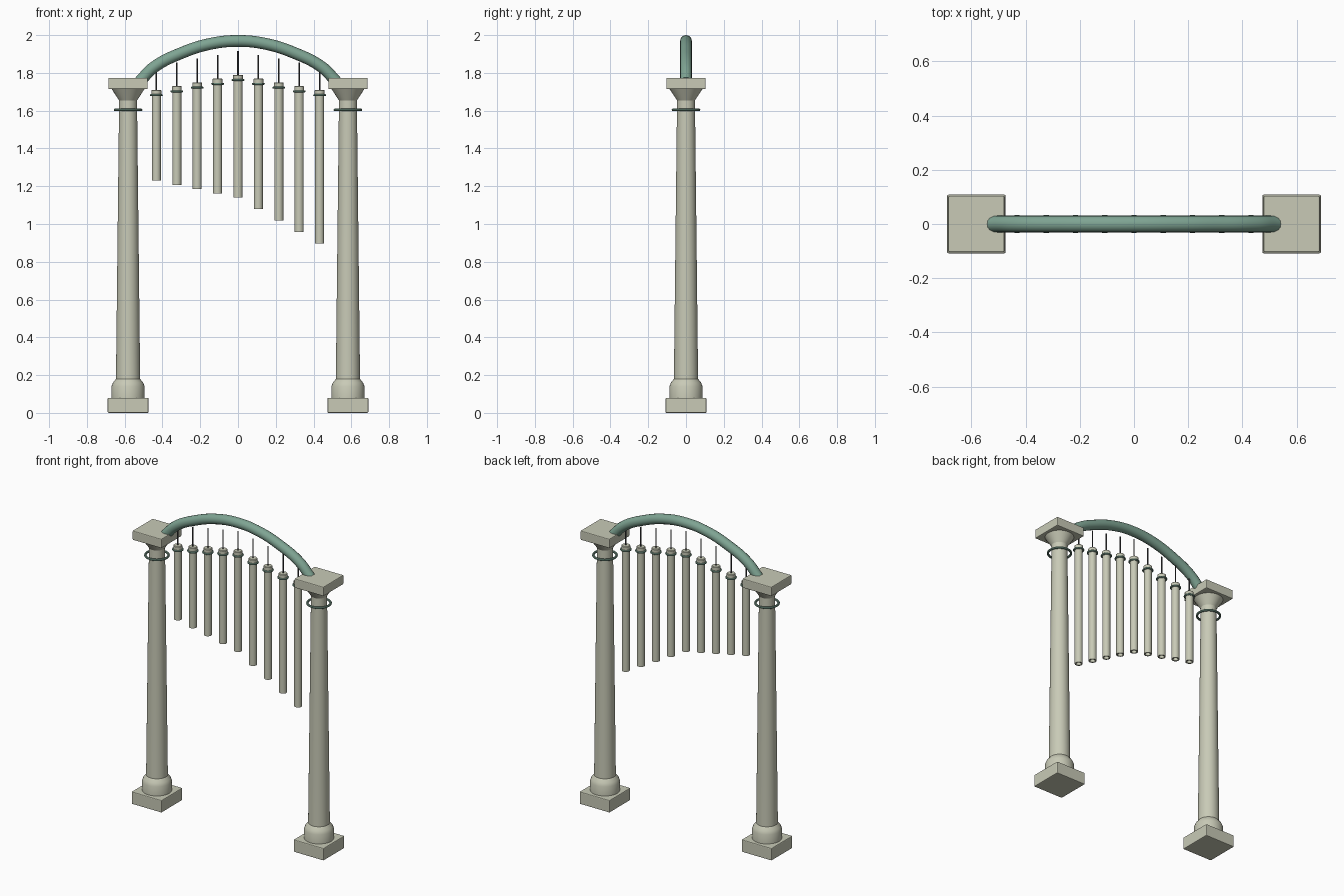
import bpy, bmesh, math

if "Cube" in bpy.data.objects:
    bpy.data.objects.remove(bpy.data.objects["Cube"], do_unlink=True)


def material(name, rgb):
    m = bpy.data.materials.new(name)
    m.use_nodes = True
    m.diffuse_color = (*rgb, 1)
    m.node_tree.nodes["Principled BSDF"].inputs["Base Color"].default_value = (*rgb, 1)
    return m


STONE = material("pale stone", (0.58, 0.59, 0.47))
PATINA = material("green patina", (0.21, 0.37, 0.29))
CORD = material("dark cord", (0.06, 0.06, 0.065))


def smooth(ob):
    bpy.ops.object.select_all(action="DESELECT")
    ob.select_set(True)
    bpy.context.view_layer.objects.active = ob
    bpy.ops.object.shade_smooth_by_angle(angle=math.radians(30))


def lathe(name, profile, x, mat, closed=False, segments=32):
    """Spin (radius, z) points around a vertical axis at x."""
    bm = bmesh.new()
    rings = []
    for r, z in profile:
        rings.append([bm.verts.new((r * math.cos(2 * math.pi * i / segments),
                                    r * math.sin(2 * math.pi * i / segments), z))
                      for i in range(segments)])
    pairs = list(zip(rings, rings[1:]))
    if closed:
        pairs.append((rings[-1], rings[0]))
    else:
        bm.faces.new(rings[0])
        bm.faces.new(rings[-1])
    for a, b in pairs:
        for i in range(segments):
            j = (i + 1) % segments
            bm.faces.new((a[i], a[j], b[j], b[i]))
    bmesh.ops.recalc_face_normals(bm, faces=bm.faces)
    mesh = bpy.data.meshes.new(name)
    bm.to_mesh(mesh)
    bm.free()
    mesh.materials.append(mat)
    ob = bpy.data.objects.new(name, mesh)
    ob.location.x = x
    bpy.context.collection.objects.link(ob)
    smooth(ob)
    return ob


def slab(name, x, z0, z1, half):
    bpy.ops.mesh.primitive_cube_add(size=1, location=(x, 0, (z0 + z1) / 2))
    ob = bpy.context.object
    ob.name = name
    ob.scale = (2 * half, 2 * half, z1 - z0)
    bpy.ops.object.transform_apply(location=False, rotation=False, scale=True)
    bevel = ob.modifiers.new("soft edge", "BEVEL")
    bevel.width = 0.005
    bevel.segments = 2
    ob.data.materials.append(STONE)


def ring(name, x, z, major, minor):
    bpy.ops.mesh.primitive_torus_add(location=(x, 0, z), major_radius=major,
                                     minor_radius=minor, major_segments=32,
                                     minor_segments=10)
    ob = bpy.context.object
    ob.name = name
    ob.data.materials.append(PATINA)
    smooth(ob)


# Columns
for side, x in (("left", 0.582), ("right", -0.582)):
    slab(side + "_plinth", x, 0, 0.08, 0.108)
    lathe(side + "_column", [(0.088, 0.078), (0.088, 0.14), (0.08, 0.16), (0.064, 0.18),
                             (0.048, 1.6), (0.048, 1.655), (0.088, 1.716)], x, STONE)
    slab(side + "_capital", x, 1.714, 1.774, 0.104)
    ring(side + "_collar", x, 1.604, 0.069, 0.007)

# Arched tube between the capitals
half = [(0.52, 1.755), (0.445, 1.83), (0.3, 1.905), (0.15, 1.953)]
path = [(-x, z) for x, z in half] + [(0, 1.969)] + half[::-1]
curve = bpy.data.curves.new("arch", "CURVE")
curve.dimensions = "3D"
curve.bevel_depth = 0.031
curve.bevel_resolution = 6
curve.resolution_u = 8
curve.use_fill_caps = True
spline = curve.splines.new("BEZIER")
spline.bezier_points.add(len(path) - 1)
for point, (x, z) in zip(spline.bezier_points, path):
    point.co = (x, 0, z)
    point.handle_left_type = point.handle_right_type = "AUTO"
curve.materials.append(PATINA)
arch = bpy.data.objects.new("arch", curve)
bpy.context.collection.objects.link(arch)

# Hanging chimes, longer towards the model's left
for i in range(-4, 5):
    x = 0.108 * i
    top = 1.79 - 0.02 * abs(i)
    bottom = 1.14 - (0.061 * i if i > 0 else -0.0225 * abs(i))
    n = str(i + 5)
    lathe("chime_" + n, [(0.024, bottom), (0.024, top - 0.03), (0.016, top - 0.03),
                         (0.016, bottom)], x, STONE, closed=True, segments=24)
    lathe("chime_cap_" + n, [(0.026, top - 0.033), (0.026, top - 0.003),
                             (0.023, top)], x, STONE, segments=24)
    ring("chime_ring_" + n, x, top - 0.028, 0.0285, 0.0055)
    lathe("cord_" + n, [(0.004, top - 0.01), (0.004, top + 0.125)], x, CORD, segments=8)
